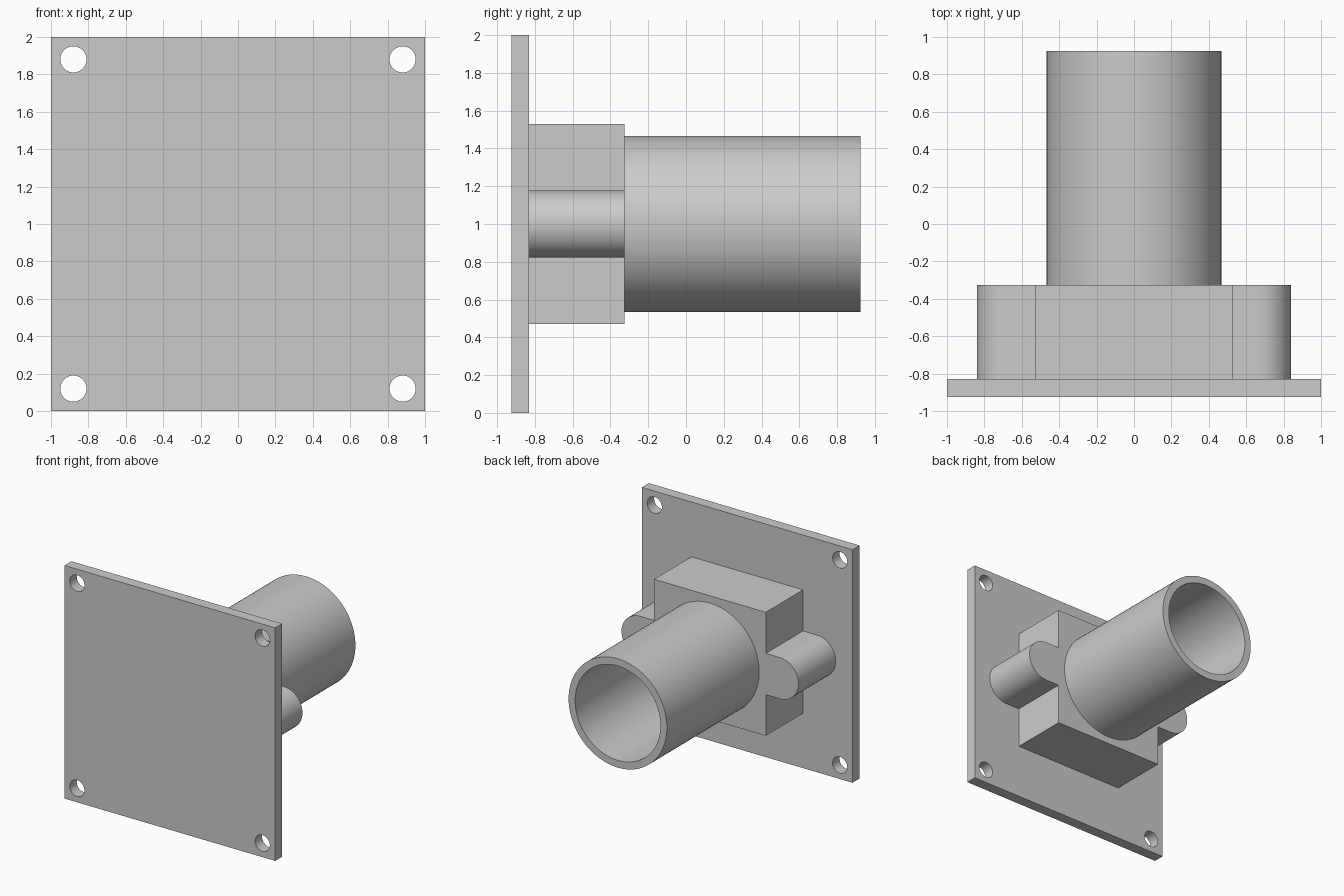
import bpy, bmesh
from math import sin, cos, pi, radians
from mathutils import Vector

cube = bpy.data.objects.get("Cube")
if cube:
    bpy.data.objects.remove(cube, do_unlink=True)

grey = bpy.data.materials.new("light grey")
grey.use_nodes = True
grey.diffuse_color = (0.6, 0.6, 0.6, 1)
grey.node_tree.nodes["Principled BSDF"].inputs["Base Color"].default_value = (0.6, 0.6, 0.6, 1)


def arc(cx, cz, r, start=0, sweep=2 * pi, n=64):
    """Points on an arc; a full circle leaves out the repeated last point."""
    count = n if sweep >= 2 * pi else n + 1
    return [(cx + r * cos(start + sweep * i / n), cz + r * sin(start + sweep * i / n))
            for i in range(count)]


def rectangle(x, z0, z1):
    return [(-x, z0), (x, z0), (x, z1), (-x, z1)]


def extrude_outline(name, loops, y0, y1):
    """Fill the outlines (inner ones become holes) and extrude from y0 to y1."""
    bm = bmesh.new()
    edges = []
    for loop in loops:
        verts = [bm.verts.new((x, y0, z)) for x, z in loop]
        edges += [bm.edges.new((verts[i - 1], verts[i])) for i in range(len(verts))]
    bmesh.ops.triangle_fill(bm, use_beauty=True, use_dissolve=False,
                            edges=edges, normal=Vector((0, -1, 0)))
    result = bmesh.ops.extrude_face_region(bm, geom=bm.faces[:], use_keep_orig=True)
    moved = [g for g in result["geom"] if isinstance(g, bmesh.types.BMVert)]
    bmesh.ops.translate(bm, verts=moved, vec=(0, y1 - y0, 0))
    bmesh.ops.recalc_face_normals(bm, faces=bm.faces[:])
    mesh = bpy.data.meshes.new(name)
    bm.to_mesh(mesh)
    bm.free()
    mesh.materials.append(grey)
    obj = bpy.data.objects.new(name, mesh)
    bpy.context.collection.objects.link(obj)
    bpy.ops.object.select_all(action="DESELECT")
    obj.select_set(True)
    bpy.context.view_layer.objects.active = obj
    bpy.ops.object.shade_smooth_by_angle(angle=radians(30))
    return obj


FRONT, PLATE_BACK, BLOCK_BACK, BACK = -0.925, -0.83, -0.325, 0.925

# Square mounting plate with a screw hole in each corner
holes = [arc(x, z, 0.07, n=32) for x in (-0.88, 0.88) for z in (0.12, 1.88)]
extrude_outline("mounting_plate", [rectangle(1, 0, 2)] + holes, FRONT, PLATE_BACK)

# Square block behind the plate
extrude_outline("block", [rectangle(0.53, 0.47, 1.53)], PLATE_BACK, BLOCK_BACK)

# Rounded ears on both sides of the block
for name, side in (("left_ear", 1), ("right_ear", -1)):
    outline = [(side * x, z) for x, z in
               [(0.53, 0.823)] + arc(0.663, 1, 0.177, -pi / 2, pi, 32) + [(0.53, 1.177)]]
    extrude_outline(name, [outline], PLATE_BACK, BLOCK_BACK)

# Open tube
extrude_outline("tube", [arc(0, 1, 0.467, n=96), arc(0, 1, 0.405, n=96)], BLOCK_BACK, BACK)
